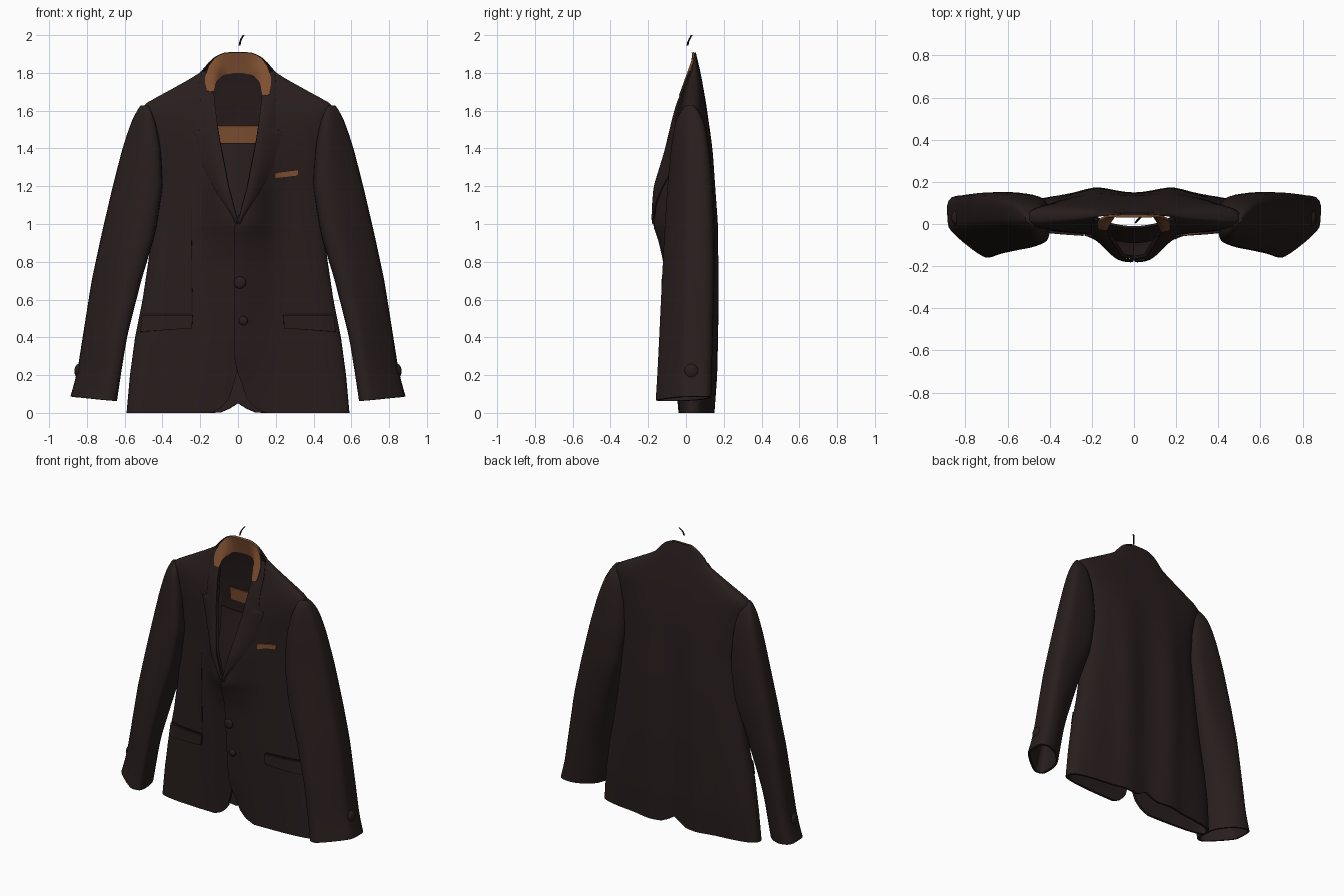
import bpy, math

if "Cube" in bpy.data.objects:
    bpy.data.objects.remove(bpy.data.objects["Cube"])


def material(name, rgb):
    m = bpy.data.materials.new(name)
    m.diffuse_color = (*rgb, 1)
    m.use_nodes = True
    m.node_tree.nodes["Principled BSDF"].inputs["Base Color"].default_value = m.diffuse_color
    return m


CLOTH = material("dark brown cloth", (0.0212, 0.0128, 0.0123))
SEAM = material("seam black", (0.008, 0.005, 0.005))
TAN = material("tan lining", (0.215, 0.08, 0.031))
BLACK = material("hook black", (0.006, 0.006, 0.006))


def lerp(table, z):
    """Linear lookup in a list of (z, value)."""
    if z <= table[0][0]:
        return table[0][1]
    for (a, va), (b, vb) in zip(table, table[1:]):
        if z <= b:
            return va + (vb - va) * (z - a) / (b - a)
    return table[-1][1]


def soft(table, z, r=0.05):
    """Lookup with the corners rounded off; end values are kept."""
    r = max(0.0, min(r, z - table[0][0], table[-1][0] - z))
    return sum(lerp(table, z + r * k / 2) for k in (-2, -1, 0, 1, 2)) / 5


def finish(ob, mat, thick=0.0):
    ob.data.materials.append(mat)
    bpy.ops.object.select_all(action='DESELECT')
    bpy.context.view_layer.objects.active = ob
    ob.select_set(True)
    if thick:
        mod = ob.modifiers.new("thickness", 'SOLIDIFY')
        mod.thickness = thick
        bpy.ops.object.modifier_apply(modifier=mod.name)
    bpy.ops.object.shade_smooth_by_angle(angle=math.radians(45))
    return ob


def grid(name, rows, mat, closed=False, thick=0.0, cap=False):
    """Skin a list of equally long point rows."""
    n = len(rows[0])
    verts = [p for r in rows for p in r]
    faces = []
    for i in range(len(rows) - 1):
        for j in range(n if closed else n - 1):
            k = (j + 1) % n
            faces.append((i * n + j, i * n + k, (i + 1) * n + k, (i + 1) * n + j))
    if cap:
        faces.append(tuple((len(rows) - 1) * n + j for j in range(n)))
    me = bpy.data.meshes.new(name)
    me.from_pydata(verts, [], faces)
    ob = bpy.data.objects.new(name, me)
    bpy.context.collection.objects.link(ob)
    return finish(ob, mat, thick)


# Body profiles by height: half width, front, centre bulge, back, front opening
WIDTH = [(0, .59), (.2, .572), (.4, .545), (.6, .505), (.8, .475), (.95, .455), (1.2, .43),
         (1.4, .45), (1.55, .498), (1.61, .515), (1.64, .488), (1.69, .395), (1.745, .295),
         (1.8, .2), (1.85, .162), (1.89, .12), (1.908, .07)]
FRONT = [(0, -.04), (.4, -.044), (1.2, -.047), (1.45, -.052), (1.6, -.04), (1.7, -.01),
         (1.8, .014), (1.908, .043)]
BULGE = [(0, 0), (.4, .03), (.8, .06), (.93, .09), (1.0, .118), (1.2, .115), (1.4, .055),
         (1.6, .014), (1.75, 0)]
BACK = [(0, .13), (.2, .145), (.6, .154), (1, .15), (1.4, .136), (1.6, .113), (1.8, .078),
        (1.908, .052)]
OPEN = [(0, .15), (.012, .12), (.03, .085), (.08, .045), (.2, .008), (.26, .003), (1.03, .003),
        (1.2, .052), (1.45, .1), (1.6, .12), (1.7, .13), (1.78, .165), (1.82, .3)]
POWER = 2.8


def width(z):
    return soft(WIDTH, z, 0.012)


def round_off(x, z):
    u = min(1, abs(x) / width(z))
    return (1 - u ** POWER) ** (1 / POWER)


def y_side(z):
    return .6 * soft(FRONT, z) + .4 * soft(BACK, z)


def y_front(x, z):
    mid = y_side(z)
    bulge = soft(BULGE, z, .03) * math.exp(-abs(x / .165) ** 3)
    return mid - (mid - soft(FRONT, z)) * round_off(x, z) - bulge


def y_back(x, z):
    mid = y_side(z)
    fold = .022 * math.exp(-((abs(x) - .18) / .09) ** 2) - .004 * math.exp(-(x / .07) ** 2)
    return mid + (soft(BACK, z) - mid) * round_off(x, z) + fold * min(1, max(0, (1.6 - z) / .6))


# Jacket body: one open ring per height, from front edge round the back.
# The left front laps over the right one between hem curve and lapels.
rows = []
zs = sorted([1.908 * i / 72 for i in range(73)] + [.006, .012, .02, .04, .066, 1.895, 1.902])
N = 20
for z in zs:
    w = width(z)
    o = min(lerp(OPEN, z), w * .97)
    lap = lerp([(.15, 0), (.3, 1), (.98, 1), (1.06, 0)], z)
    spread = [math.sin(i / N * math.pi / 2) for i in range(N)]
    oa = o - .022 * lap
    ring = []
    for t in spread:
        x = oa + (w - oa) * t
        ring.append((x, y_front(x, z) - .017 * lap * math.exp(-(x / .05) ** 2), z))
    for i in range(2 * N + 1):
        x = w * math.cos(i / (2 * N) * math.pi)
        vent = .05 * math.exp(-(x / .05) ** 2) * max(0, 1 - z / .3)
        ring.append((x, y_back(x, z), z + vent))
    ring += [(-x, y_front(x, z), z) for x in (o + (w - o) * t for t in reversed(spread))]
    rows.append(ring)
grid("jacket_body", rows, CLOTH, thick=.016)

# Sleeves: z, inner x, outer x, front y, back y
SLEEVE = [(.07, .648, .882, -.15, .125), (.2, .628, .848, -.142, .128), (.4, .595, .818, -.132, .134),
          (.7, .52, .77, -.118, .143), (.95, .445, .716, -.105, .145), (1.2, .405, .658, -.09, .137),
          (1.4, .415, .608, -.072, .118), (1.52, .435, .57, -.055, .098),
          (1.59, .455, .541, -.035, .075), (1.627, .475, .515, .0, .04)]
# Slanted section, from inner front to outer back; the inner back fills out near the armpit
LOW = [(.3, -.04), (.97, .42), (1.02, .6), (1.02, 1.03), (.55, 1.03), (.1, .72), (-.03, .4),
       (-.03, .05), (.1, -.03)]
HIGH = [(.4, -.04), (.96, .36), (1.02, .55), (1.02, .98), (.6, 1.05), (.05, .97), (-.03, .6),
        (-.03, .1), (.1, -.03)]


def rounded(points, times=2):
    for _ in range(times):
        points = [(a[0] * t + b[0] * (1 - t), a[1] * t + b[1] * (1 - t))
                  for a, b in zip(points, points[1:] + points[:1]) for t in (.75, .25)]
    return points


for side, s in (("left", 1), ("right", -1)):
    rows = []
    for i in range(41):
        z = .07 + 1.557 * (1 - (1 - i / 40) ** 1.3)
        xi, xo, yf, yb = (soft([(r[0], r[c]) for r in SLEEVE], z, .04) for c in (1, 2, 3, 4))
        h = min(1, max(0, (z - .3) / .7))
        section = rounded([(a + (c - a) * h, b + (d - b) * h)
                           for (a, b), (c, d) in zip(LOW, HIGH)])
        tilt = .03 * max(0, 1 - z / .4)
        ring = [(s * (xi + (xo - xi) * u), yf + (yb - yf) * v, z + tilt * (u - .3))
                for u, v in section]
        rows.append(ring if s > 0 else ring[::-1])
    grid(side + "_sleeve", rows, CLOTH, closed=True, thick=.014, cap=True)


def front_patch(name, corners, mat, lift, thick, nx=14, nz=4):
    """Plate following the front; corners: bottom left, bottom right, top right, top left."""
    (ax, az), (bx, bz), (cx, cz), (dx, dz) = corners
    rows = []
    for j in range(nz + 1):
        v = j / nz
        row = []
        for i in range(nx + 1):
            u = i / nx
            x = (ax + (bx - ax) * u) * (1 - v) + (dx + (cx - dx) * u) * v
            z = (az + (bz - az) * u) * (1 - v) + (dz + (cz - dz) * u) * v
            row.append((x, y_front(x, z) - lift, z))
        rows.append(row)
    return grid(name, rows, mat, thick=thick)


# Lapels with a notch below the collar
LAPEL_IN = [(1.0, .0), (1.03, .004), (1.2, .05), (1.45, .098), (1.6, .118), (1.7, .128),
            (1.78, .16), (1.81, .172)]
LAPEL_OUT = [(1.0, .012), (1.05, .035), (1.15, .105), (1.3, .185), (1.42, .215), (1.492, .235),
             (1.50, .2), (1.6, .2), (1.72, .205), (1.78, .2), (1.81, .19)]
for side, s in (("left", 1), ("right", -1)):
    rows = []
    for z in sorted([1.0 + .81 * i / 36 for i in range(37)] + [1.492, 1.5]):
        a, b = lerp(LAPEL_IN, z), lerp(LAPEL_OUT, z)
        row = []
        for i in range(11):
            u = i / 10
            x = a + (b - a) * u
            roll = .008 + .01 * math.sin(math.pi * (.15 + .85 * u)) * min(1, (1.83 - z) / .2)
            row.append((s * x, y_front(x, z) - roll, z))
        rows.append(row if s > 0 else row[::-1])
    grid(side + "_lapel", rows, CLOTH, thick=.01)

# Tan arch inside the collar: against the back in the middle, coming forward at the sides
OUTER = [(0, 1.907), (.04, 1.907), (.07, 1.906), (.1, 1.894), (.125, 1.878), (.155, 1.838),
         (.174, 1.78), (.174, 1.73), (.165, 1.685)]
INNER = [(0, 1.80), (.03, 1.798), (.055, 1.793), (.078, 1.784), (.095, 1.77), (.108, 1.755),
         (.117, 1.735), (.12, 1.71), (.128, 1.68)]


def arch(points):
    return [(-x, z) for x, z in reversed(points[1:])] + points


rows = []
for v in (0, .25, .5, .75, 1):
    row = []
    for (xa, za), (xb, zb) in zip(arch(INNER), arch(OUTER)):
        x, z = xa + (xb - xa) * v, za + (zb - za) * v
        if x < -.1:
            z += .02 * max(0, 1.78 - z) / .1
        t = min(1, max(0, (abs(x) - .06) / .07))
        t = t * t * (3 - 2 * t)
        back = soft(BACK, z) - .022
        front = min(back, .044 - (1.907 - z) * .36)
        row.append((x, back * (1 - t) + front * t, z))
    rows.append(row)
grid("collar_lining", rows, TAN, thick=.012)

# Band on the inside of the back, and the inner panel in front of it
xs = [-.125 + .25 * i / 12 for i in range(13)]
grid("lining_band", [[(x, y_back(x, z) - .036, z) for x in xs] for z in (1.43, 1.475, 1.52)],
     TAN, thick=.01)
rows = []
for i in range(11):
    z = .85 + .58 * i / 10
    rows.append([(x, -.07 + .07 * i / 10 - .02 * math.cos(x * 12), z) for x in xs])
grid("inner_panel", rows, CLOTH, thick=.01)

# Pocket flaps, breast pocket edge and front dart
for side, s in (("left", 1), ("right", -1)):
    flap = [(.245, .448), (.518, .43), (.508, .518), (.24, .518)]
    if s < 0:
        flap = [(-flap[k][0], flap[k][1]) for k in (1, 0, 3, 2)]
    front_patch(side + "_pocket_flap", flap, CLOTH, .014, .016)
    xa, xb = flap[3][0], flap[2][0]
    front_patch(side + "_pocket_seam", [(xa, .52), (xb, .52), (xb, .526), (xa, .526)],
                SEAM, .004, .004, nz=1)
front_patch("breast_pocket_edge", [(.195, 1.24), (.318, 1.254), (.322, 1.288), (.198, 1.272)],
            TAN, .009, .009)
front_patch("front_dart", [(-.245, .53), (-.241, .53), (-.247, 1.08), (-.25, 1.08)],
            SEAM, .002, .003, nx=1, nz=20)


def button(name, loc, scale):
    bpy.ops.mesh.primitive_uv_sphere_add(segments=20, ring_count=12, radius=1, location=loc)
    ob = bpy.context.object
    ob.name = name
    ob.scale = scale
    finish(ob, CLOTH)


# Front and cuff buttons
for name, x, z, r in (("upper_button", .01, .69, .032), ("lower_button", .028, .488, .024)):
    button(name, (x, y_front(x, z) - .02, z), (r, .014, r))
for side, s in (("left", 1), ("right", -1)):
    button(side + "_cuff_button", (s * .842, .03, .22), (.024, .038, .04))

# Hanger hook tip
rows = []
for x, y, z in ((.008, .008, 1.945), (.012, .012, 1.965), (.018, .02, 1.982), (.03, .03, 2.0)):
    rows.append([(x + .005 * math.cos(k * math.pi / 4), y + .005 * math.sin(k * math.pi / 4), z)
                 for k in range(8)])
grid("hanger_hook", rows, BLACK, closed=True, cap=True)
